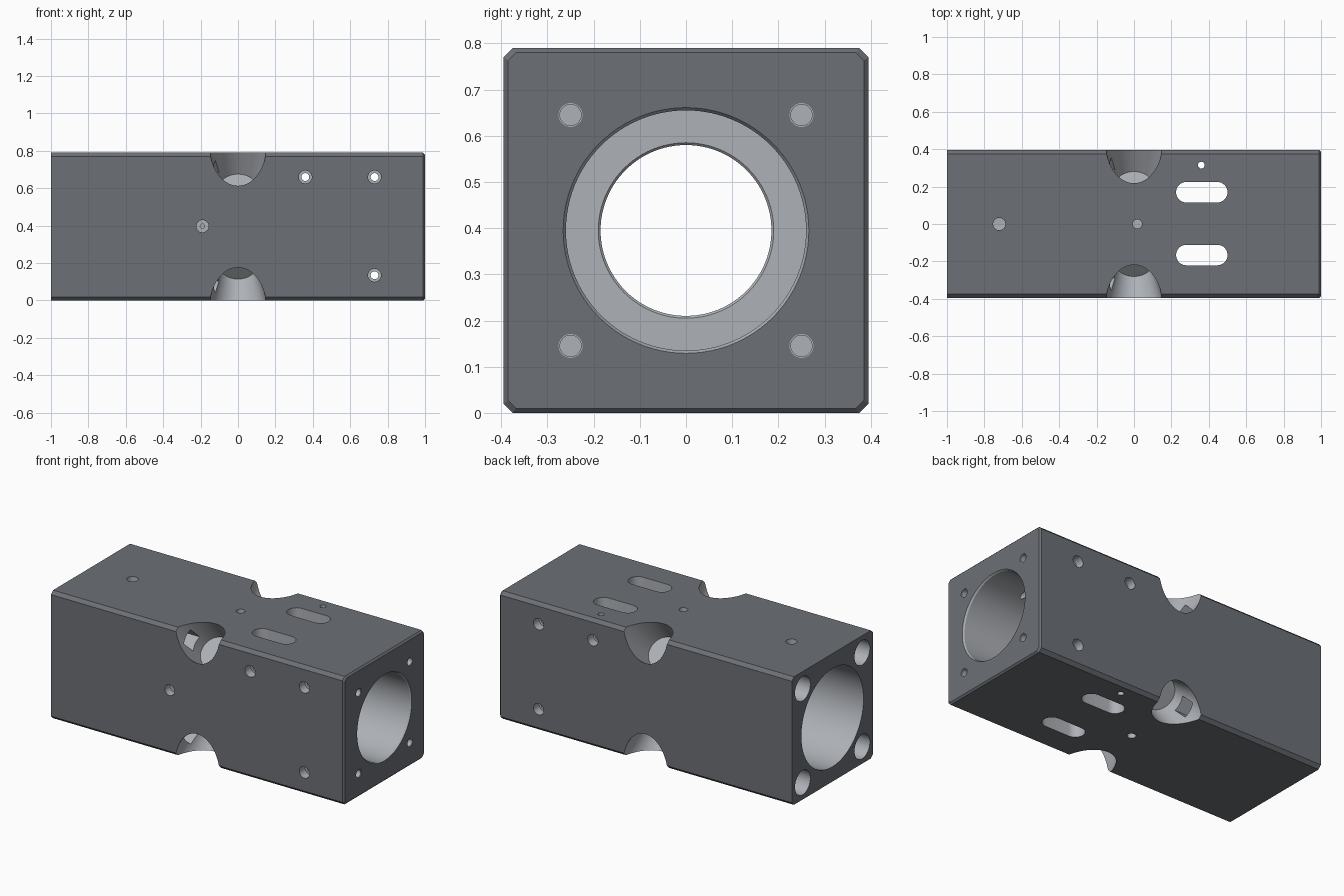
import bpy, bmesh, math
from mathutils import Vector

if "Cube" in bpy.data.objects:
    bpy.data.objects.remove(bpy.data.objects["Cube"])

H = 0.395   # half width of the block


def material(name, c):
    m = bpy.data.materials.new(name)
    m.diffuse_color = (*c, 1)
    m.use_nodes = True
    m.node_tree.nodes["Principled BSDF"].inputs["Base Color"].default_value = m.diffuse_color
    return m


dark = material("dark_coating", (0.15, 0.16, 0.18))
bare = material("bare_metal", (0.42, 0.44, 0.47))


def make(name, bm, slot):
    bmesh.ops.recalc_face_normals(bm, faces=bm.faces)
    me = bpy.data.meshes.new(name)
    for f in bm.faces:
        f.material_index = slot
    bm.to_mesh(me)
    bm.free()
    me.materials.append(dark)
    me.materials.append(bare)
    ob = bpy.data.objects.new(name, me)
    bpy.context.collection.objects.link(ob)
    return ob


def loft(name, rings, slot):
    """Closed solid through rings of equal point count."""
    bm = bmesh.new()
    vs = [[bm.verts.new(p) for p in r] for r in rings]
    n = len(vs[0])
    for a, b in zip(vs, vs[1:]):
        for i in range(n):
            j = (i + 1) % n
            bm.faces.new((a[i], a[j], b[j], b[i]))
    bm.faces.new(vs[0])
    bm.faces.new(vs[-1])
    return make(name, bm, slot)


# Block with chamfered long edges and a chamfered right end
def octagon(x, h, c):
    k = h - c
    return [(x, y, z + H) for y, z in ((k, -h), (h, -k), (h, k), (k, h),
                                       (-k, h), (-h, k), (-h, -k), (-k, -h))]


block = loft("drilled_block", [octagon(-1, H, 0.02), octagon(0.99, H, 0.02),
                               octagon(1, H - 0.01, 0.017)], 0)
cutters = []


def bore(origin, axis, profile, seg=32):
    """Turned cutter: profile is (distance along axis, radius)."""
    d = Vector(axis).normalized()
    u = d.orthogonal().normalized()
    v = d.cross(u)
    o = Vector(origin)
    rings = [[o + d * t + (u * math.cos(a) + v * math.sin(a)) * r
              for a in (2 * math.pi * i / seg for i in range(seg))] for t, r in profile]
    cutters.append(loft("cutter", rings, 1))


# Main stepped bore along x
bore((0, 0, H), (1, 0, 0), [(-1.1, 0.303), (-0.12, 0.303), (-0.12, 0.19), (-0.115, 0.185),
                            (0.115, 0.185), (0.12, 0.19), (0.12, 0.26), (0.99, 0.26),
                            (1, 0.266), (1.1, 0.266)], 96)

for sy in (-1, 1):
    for sz in (-1, 1):
        # Tapered notch in the middle of each long edge
        bore((0, sy * H, H + sz * H), (0, -sy, -sz), [(-0.15, 0.18), (0.26, 0.098)], 64)
        # Small square window in the notch wall
        c = Vector((0, sy * 0.29, H + sz * 0.29))
        p, q = Vector((0, sy, sz)).normalized() * 0.045, Vector((0, -sz, sy)).normalized() * 0.045
        cutters.append(loft("cutter", [[c + Vector((x, 0, 0)) + e for e in
                                        (p + q, p - q, -p - q, q - p)] for x in (-0.2, 0.0)], 1))
        # End holes: wide on the left, narrow on the right
        bore((-1, sy * 0.29, H + sz * 0.29), (1, 0, 0), [(-0.1, 0.075), (0.5, 0.075)], 40)
        bore((1, sy * 0.25, H + sz * 0.25), (-1, 0, 0),
             [(-0.05, 0.026), (0.003, 0.026), (0.003, 0.023), (0.2, 0.023)])

# Counterbored cross holes, front to back
for x, z in ((0.36, 0.66), (0.73, 0.66), (0.73, 0.135)):
    bore((x, 0, z), (0, 1, 0), [(-0.5, 0.035), (-0.34, 0.035), (-0.34, 0.021),
                                (0.34, 0.021), (0.34, 0.035), (0.5, 0.035)])

# Single holes on the front and top
bore((-0.19, -H, 0.397), (0, 1, 0), [(-0.05, 0.033), (0.05, 0.033), (0.05, 0.012), (0.15, 0.012)])
bore((-0.72, 0, 2 * H), (0, 0, -1), [(-0.05, 0.033), (0.2, 0.033)])
bore((0.36, 0.315, H), (0, 0, 1), [(-0.5, 0.018), (0.5, 0.018)])
for s in (-1, 1):
    bore((0.018, 0, H + s * H), (0, 0, -s), [(-0.05, 0.025), (0.15, 0.025)])

# Two rounded slots right through, top to bottom
for y in (-0.166, 0.17):
    outline = []
    for cx, a0 in ((0.445, -90), (0.28, 90)):
        for i in range(17):
            a = math.radians(a0 + i * 180 / 16)
            outline.append((cx + 0.055 * math.cos(a), y + 0.055 * math.sin(a)))
    cutters.append(loft("cutter", [[(x, v, z) for x, v in outline] for z in (-0.1, 0.9)], 1))

# Cut everything, then bake the result
for c in cutters:
    c.hide_render = True
    m = block.modifiers.new("cut", 'BOOLEAN')
    m.operation, m.solver, m.object = 'DIFFERENCE', 'EXACT', c
bpy.context.view_layer.update()
dg = bpy.context.evaluated_depsgraph_get()
baked = bpy.data.meshes.new_from_object(block.evaluated_get(dg))
block.modifiers.clear()
block.data = baked
for c in cutters:
    bpy.data.objects.remove(c)

bpy.context.view_layer.objects.active = block
block.select_set(True)
bpy.ops.object.shade_smooth_by_angle(angle=math.radians(25))
